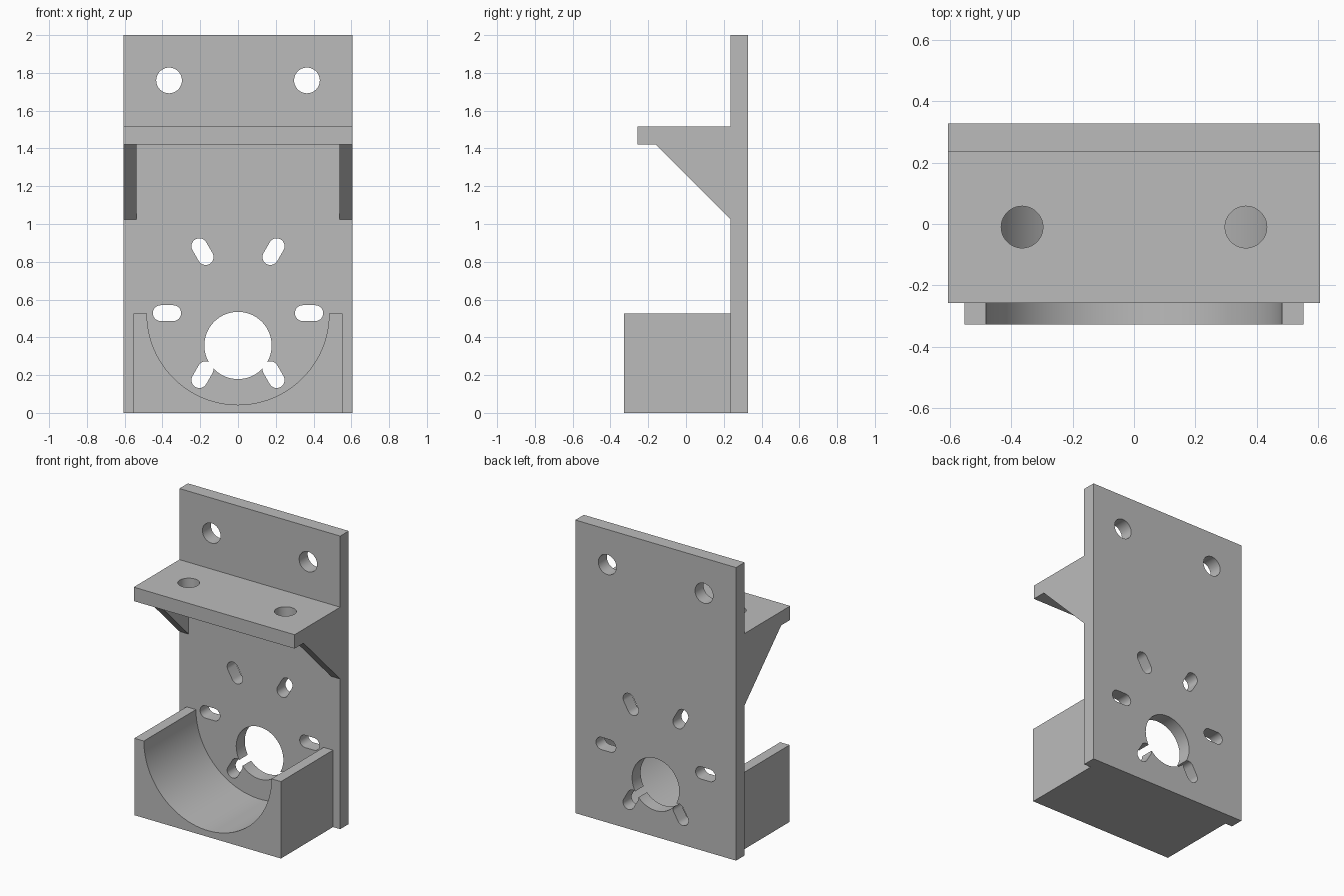
import bpy, bmesh, math
from mathutils import Vector

default = bpy.data.objects.get("Cube")
if default:
    bpy.data.objects.remove(default, do_unlink=True)

grey = bpy.data.materials.new("plain grey")
grey.use_nodes = True
grey.diffuse_color = (0.5, 0.5, 0.5, 1)
grey.node_tree.nodes["Principled BSDF"].inputs["Base Color"].default_value = (0.5, 0.5, 0.5, 1)


def prism(name, outline, axis, start, end):
    """Extrude an outline along x, y or z; outline pairs are the other two axes."""
    def place(p, t):
        return {"x": (t, p[0], p[1]), "y": (p[0], t, p[1]), "z": (p[0], p[1], t)}[axis]
    bm = bmesh.new()
    face = bm.faces.new([bm.verts.new(place(p, start)) for p in outline])
    top = bmesh.ops.extrude_face_region(bm, geom=[face])["geom"]
    shift = Vector(place((0, 0), end - start))
    bmesh.ops.translate(bm, vec=shift, verts=[g for g in top if isinstance(g, bmesh.types.BMVert)])
    bmesh.ops.recalc_face_normals(bm, faces=bm.faces)
    mesh = bpy.data.meshes.new(name)
    bm.to_mesh(mesh)
    bm.free()
    mesh.materials.append(grey)
    obj = bpy.data.objects.new(name, mesh)
    bpy.context.collection.objects.link(obj)
    return obj


def rect(x0, x1, y0, y1):
    return [(x0, y0), (x1, y0), (x1, y1), (x0, y1)]


def arc(cx, cy, r, a0, a1, steps):
    angles = [math.radians(a0 + (a1 - a0) * i / steps) for i in range(steps + 1)]
    return [(cx + r * math.cos(a), cy + r * math.sin(a)) for a in angles]


def circle(cx, cy, r, steps=64):
    return arc(cx, cy, r, 0, 360, steps)[:-1]


def slot(cx, cy, angle, half=0.033, r=0.042):
    dx, dy = half * math.cos(math.radians(angle)), half * math.sin(math.radians(angle))
    return (arc(cx + dx, cy + dy, r, angle - 90, angle + 90, 16)
            + arc(cx - dx, cy - dy, r, angle + 90, angle + 270, 16))


def cut(obj, outlines, axis, start, end):
    """Cut each outline through the part, then discard the cutters."""
    cutters = []
    for outline in outlines:
        cutter = prism("hole_cutter", outline, axis, start, end)
        cutter.hide_render = True
        cutters.append(cutter)
        mod = obj.modifiers.new("hole", "BOOLEAN")
        mod.operation, mod.solver, mod.object = "DIFFERENCE", "EXACT", cutter
    bpy.context.view_layer.update()
    mesh = bpy.data.meshes.new_from_object(obj.evaluated_get(bpy.context.evaluated_depsgraph_get()))
    obj.modifiers.clear()
    obj.data = mesh
    for cutter in cutters:
        bpy.data.objects.remove(cutter, do_unlink=True)


W, BACK, FACE = 0.607, 0.327, 0.235
HOLE_X, HOLE_R = 0.365, 0.068

# Back plate with fixing holes, shaft hole and a ring of radial slots
plate = prism("back_plate", rect(-W, W, 0, 2), "y", FACE, BACK)
holes = [circle(s * HOLE_X, 1.76, HOLE_R) for s in (-1, 1)]
holes.append(circle(0, 0.357, 0.178, 96))
for angle in range(0, 360, 60):
    a = math.radians(angle)
    holes.append(slot(0.376 * math.cos(a), 0.528 + 0.376 * math.sin(a), angle))
cut(plate, holes, "y", FACE - 0.1, BACK + 0.1)

# Shelf with two fixing holes
shelf = prism("shelf", rect(-W, W, -0.257, FACE), "z", 1.42, 1.515)
cut(shelf, [circle(s * HOLE_X, -0.01, HOLE_R) for s in (-1, 1)], "z", 1.3, 1.6)

# Triangular braces under the shelf ends
brace = [(FACE, 1.42), (-0.16, 1.42), (FACE, 1.025)]
prism("left_brace", brace, "x", 0.537, W)
prism("right_brace", brace, "x", -W, -0.537)

# Cradle block with a half-round trough
cradle = [(-0.553, 0.525), (-0.553, 0), (0.553, 0), (0.553, 0.525)]
cradle += arc(0, 0.525, 0.482, 0, -180, 96)
prism("cradle", cradle, "y", -0.327, FACE)

# Smooth round walls, crisp edges
for obj in (plate, shelf, bpy.data.objects["cradle"]):
    bpy.ops.object.select_all(action="DESELECT")
    obj.select_set(True)
    bpy.context.view_layer.objects.active = obj
    bpy.ops.object.shade_smooth_by_angle(angle=math.radians(30))
